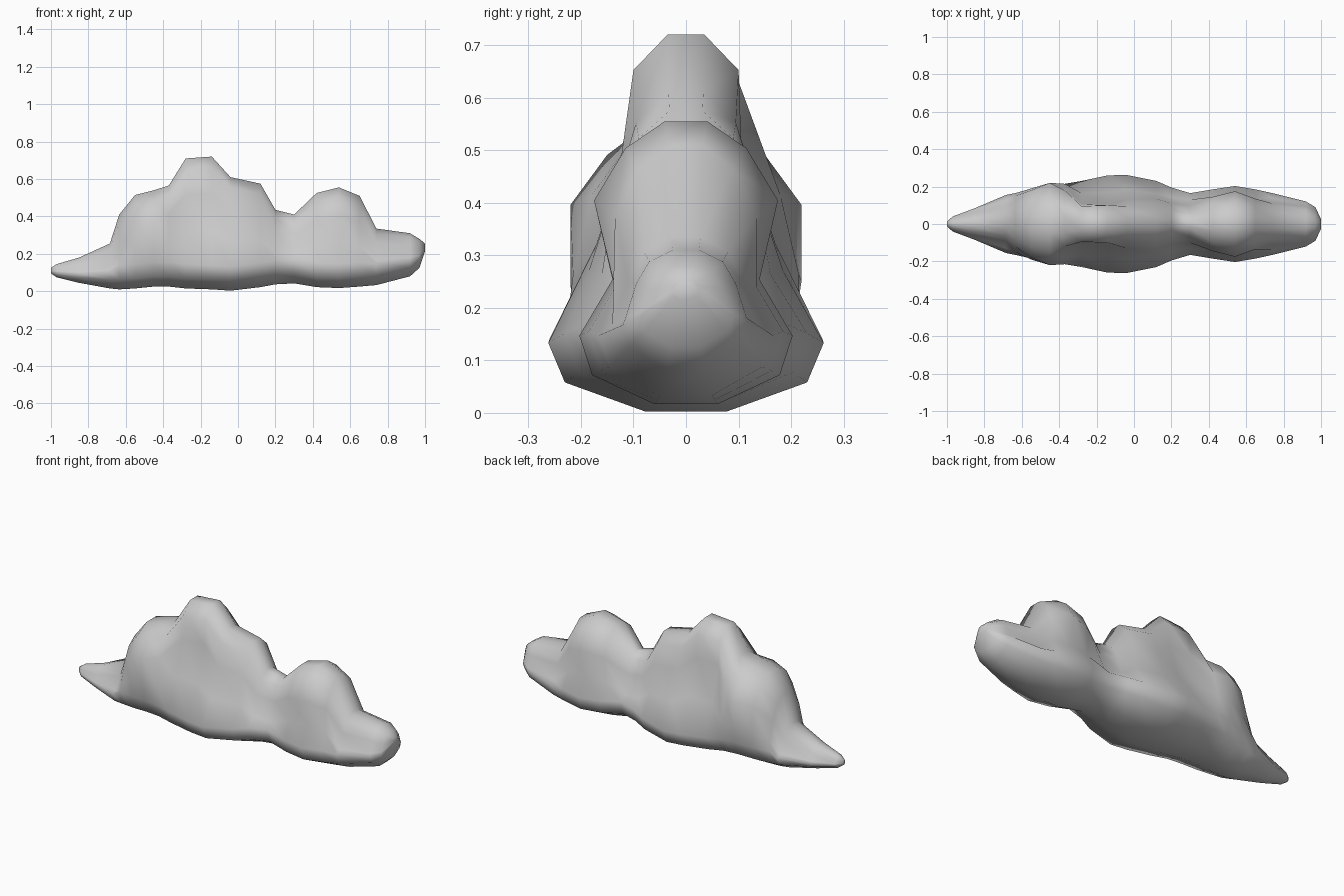
import bpy
import bmesh

if "Cube" in bpy.data.objects:
    bpy.data.objects.remove(bpy.data.objects["Cube"], do_unlink=True)

# Stations along the cloud: x, underside, crest, then half widths of
# belly, waist, shoulder and crown
STATIONS = [
    (-1, .095, .125, .012, .012, .01, .008),
    (-.97, .075, .145, .04, .04, .03, .02),
    (-.85, .045, .18, .085, .08, .06, .04),
    (-.685, .015, .255, .155, .13, .09, .06),
    (-.635, .01, .41, .165, .15, .12, .08),
    (-.55, .015, .515, .185, .19, .18, .125),
    (-.45, .025, .54, .205, .22, .22, .15),
    (-.37, .025, .565, .215, .215, .18, .12),
    (-.28, .015, .71, .23, .165, .105, .095),
    (-.14, .01, .72, .26, .17, .105, .1),
    (-.04, .003, .61, .262, .185, .13, .095),
    (.12, .022, .575, .23, .16, .135, .09),
    (.2, .037, .435, .195, .145, .11, .07),
    (.3, .042, .41, .165, .13, .1, .06),
    (.42, .022, .525, .185, .135, .145, .1),
    (.54, .017, .555, .203, .14, .175, .115),
    (.65, .025, .51, .185, .135, .135, .09),
    (.74, .033, .335, .165, .14, .11, .08),
    (.92, .08, .31, .12, .115, .095, .07),
    (.97, .125, .28, .09, .085, .07, .05),
    (1, .215, .255, .025, .025, .02, .015),
]


def cross_section(x, low, high, belly, waist, shoulder, crown):
    """Closed outline of one slice, mirrored across the middle."""
    h = high - low
    half = [
        (belly * .3, low),
        (belly * .88, low + min(.055, h * .2)),
        (belly, low + min(.13, h * .38)),
        (waist, low + h * .44),
        (shoulder, low + h * .72),
        (crown, low + h * .905),
        (crown * .35, high),
    ]
    return [(x, y, z) for y, z in half] + [(x, -y, z) for y, z in reversed(half)]


# Cloud body, lofted through the stations
bm = bmesh.new()
rings = [[bm.verts.new(p) for p in cross_section(*s)] for s in STATIONS]
for a, b in zip(rings, rings[1:]):
    for i in range(len(a)):
        j = (i + 1) % len(a)
        bm.faces.new((a[i], a[j], b[j], b[i]))
bm.faces.new(rings[0])
bm.faces.new(rings[-1])
bmesh.ops.recalc_face_normals(bm, faces=bm.faces)
for face in bm.faces:
    face.smooth = True

mesh = bpy.data.meshes.new("cloud")
bm.to_mesh(mesh)
bm.free()
cloud = bpy.data.objects.new("cloud", mesh)
bpy.context.collection.objects.link(cloud)

# Pale grey colour
grey = bpy.data.materials.new("pale_grey")
grey.use_nodes = True
colour = (.6, .6, .6, 1)
grey.diffuse_color = colour
grey.node_tree.nodes["Principled BSDF"].inputs["Base Color"].default_value = colour
mesh.materials.append(grey)
